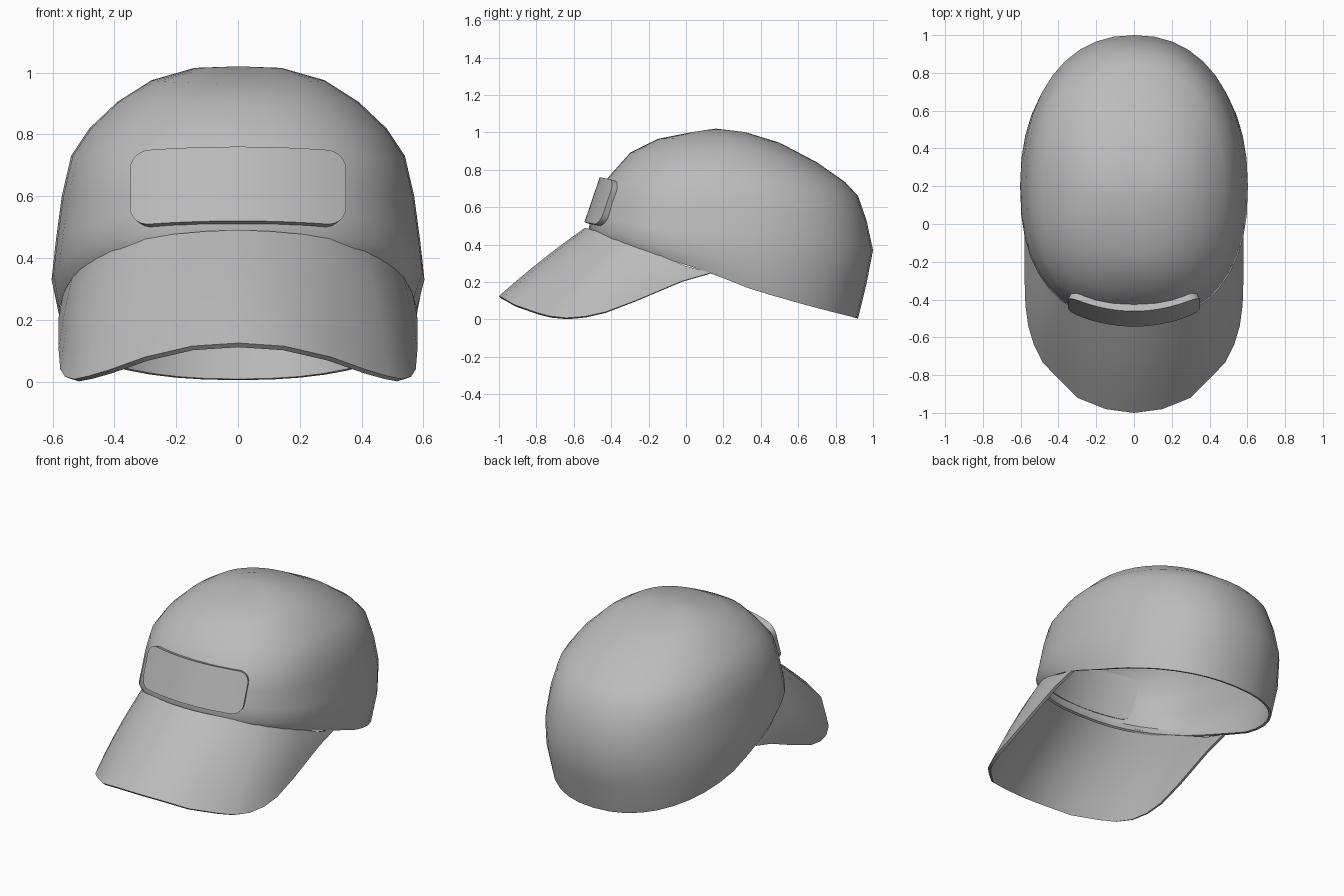
import bpy, math

cube = bpy.data.objects.get("Cube")
if cube:
    bpy.data.objects.remove(cube, do_unlink=True)

grey = bpy.data.materials.new("plain grey")
grey.use_nodes = True
colour = (0.5, 0.5, 0.5, 1)
grey.diffuse_color = colour
grey.node_tree.nodes["Principled BSDF"].inputs["Base Color"].default_value = colour


def make(name, verts, faces, thickness):
    """Smooth-shaded sheet given a thickness on its inner side."""
    mesh = bpy.data.meshes.new(name)
    mesh.from_pydata(verts, [], faces)
    mesh.materials.append(grey)
    ob = bpy.data.objects.new(name, mesh)
    bpy.context.collection.objects.link(ob)
    solid = ob.modifiers.new("thickness", "SOLIDIFY")
    solid.thickness, solid.offset = thickness, -1
    bpy.ops.object.select_all(action="DESELECT")
    ob.select_set(True)
    bpy.context.view_layer.objects.active = ob
    bpy.ops.object.modifier_apply(modifier=solid.name)
    bpy.ops.object.shade_smooth_by_angle(angle=math.radians(40))


def grid_faces(rows, cols, closed=False):
    return [(r * cols + c, r * cols + (c + 1) % cols,
             (r + 1) * cols + (c + 1) % cols, (r + 1) * cols + c)
            for r in range(rows - 1) for c in range(cols if closed else cols - 1)]


# Crown: rings from rim to top, each set by its front, back and side points
# (front y, front z, back y, back z, side x, side y, side z)
RINGS = [
    (-.50, .44, .92, .005, .575, .20, .22),
    (-.52, .49, .965, .19, .603, .20, .33),
    (-.50, .56, 1.0, .37, .59, .20, .45),
    (-.485, .63, .965, .53, .57, .20, .60),
    (-.45, .72, .92, .66, .54, .18, .73),
    (-.38, .80, .85, .735, .48, .17, .82),
    (-.30, .89, .70, .84, .39, .17, .905),
    (-.15, .965, .50, .945, .28, .17, .975),
    (0, .995, .32, 1.0, .14, .17, 1.015),
]
SEG = 40
verts = []
for r, (fy, fz, by, bz, sx, sy, sz) in enumerate(RINGS):
    rise = min(1.4, .75 + .3 * r)
    for i in range(SEG):
        a = 2 * math.pi * i / SEG
        c, s = math.cos(a), math.sin(a)
        ey, ez, full = (by, bz, .9) if s > 0 else (fy, fz, .83)
        x = math.copysign(abs(c) ** full, c) * sx
        verts.append((x, sy + (ey - sy) * abs(s) ** full,
                      sz + (ez - sz) * abs(s) ** rise))
faces = grid_faces(len(RINGS), SEG, True)
top = len(verts)
verts.append((0, .16, 1.02))
faces += [(top - SEG + i, top - SEG + (i + 1) % SEG, top) for i in range(SEG)]
make("crown", verts, faces, .015)

# Brim: strip between the seam on the crown and the outer edge, mirrored
SEAM = [(0, -.54, .49), (.1, -.53, .487), (.2, -.50, .478), (.3, -.45, .465),
        (.41, -.36, .425), (.45, -.31, .405), (.485, -.25, .385),
        (.51, -.2, .365), (.535, -.13, .34), (.565, 0, .285), (.575, .13, .25)]
EDGE = [(0, -1, .125), (.15, -.98, .115), (.3, -.92, .08), (.42, -.8, .037),
        (.485, -.73, .018), (.53, -.64, .008), (.56, -.54, .016),
        (.575, -.43, .04), (.58, -.27, .10), (.58, -.02, .205), (.578, .12, .245)]


def mirrored(points):
    return [(-x, y, z) for x, y, z in points[:0:-1]] + points


STEPS = 6
verts = []
for r in range(STEPS):
    t = r / (STEPS - 1)
    for p, q in zip(mirrored(SEAM), mirrored(EDGE)):
        x, y, z = (u + (v - u) * t for u, v in zip(p, q))
        bulge = math.sin(math.pi * t) * min(1, abs(p[1] - q[1]) * 2)
        verts.append((x * (1 + .025 * bulge), y, z + .012 * bulge))
cols = len(SEAM) * 2 - 1
faces = [f[::-1] for f in grid_faces(STEPS, cols)]
make("brim", verts, faces, .018)

# Front panel: curved rounded rectangle standing out from the crown
W, H, R = .35, .12, .06
N = 28
verts = []
for i in range(N + 1):
    x = W * math.sin(math.pi * (i / N - .5))
    inset = max(0, abs(x) - (W - R))
    h = H - R + math.sqrt(max(0, R * R - inset * inset))
    for j in range(7):
        z = .625 + .015 * (1 - (x / W) ** 2) + h * (j / 3 - 1)
        y = -.55 + .085 * (x / W) ** 2 + .34 * (z - .5)
        verts.append((x, y, z))
faces = [f[::-1] for f in grid_faces(N + 1, 7)]
make("front_panel", verts, faces, .05)
